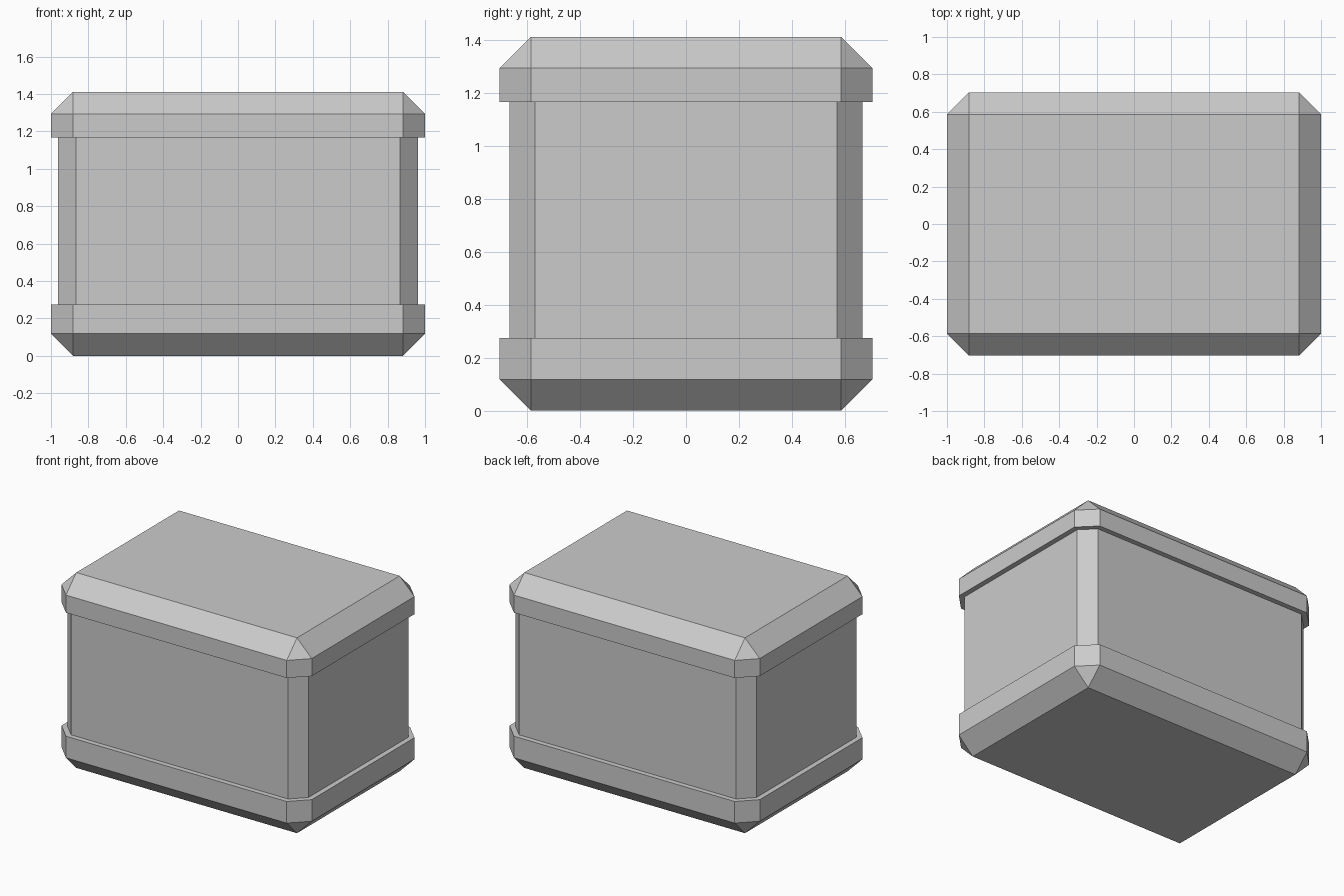
import bpy
import bmesh

if "Cube" in bpy.data.objects:
    bpy.data.objects.remove(bpy.data.objects["Cube"])

HALF_X, HALF_Y, HEIGHT = 1.0, 0.704, 1.411
CHAMFER = 0.118
RECESS = 0.037            # depth of the waist between the two rims
INNER_CHAMFER = 0.096


def ring(bm, z, inset, c):
    """Corner-cut rectangle at height z; c = 0 collapses to a plain rectangle."""
    x, y = HALF_X - inset, HALF_Y - inset
    pts = [(x, -y + c), (x, y - c), (x - c, y), (-x + c, y),
           (-x, y - c), (-x, -y + c), (-x + c, -y), (x - c, -y)]
    return [bm.verts.new((px, py, z)) for px, py in pts]


# Profile from bottom to top: (height, inset, corner cut)
profile = [
    (0.0, CHAMFER, 0.0),
    (CHAMFER, 0.0, CHAMFER),
    (0.274, 0.0, CHAMFER),               # bottom rim
    (0.274, RECESS, INNER_CHAMFER),
    (1.166, RECESS, INNER_CHAMFER),      # recessed walls
    (1.166, 0.0, CHAMFER),
    (HEIGHT - CHAMFER, 0.0, CHAMFER),    # top rim
    (HEIGHT, CHAMFER, 0.0),
]

bm = bmesh.new()
rings = [ring(bm, *p) for p in profile]
for low, high in zip(rings, rings[1:]):
    for i in range(8):
        j = (i + 1) % 8
        bm.faces.new((low[i], low[j], high[j], high[i]))

# Floor and lid faces, then merge the collapsed corners
bm.faces.new(rings[0][::-1])
bm.faces.new(rings[-1])
bmesh.ops.remove_doubles(bm, verts=bm.verts, dist=1e-5)
bmesh.ops.recalc_face_normals(bm, faces=bm.faces)

mesh = bpy.data.meshes.new("crate")
bm.to_mesh(mesh)
bm.free()
bpy.context.collection.objects.link(bpy.data.objects.new("crate", mesh))
